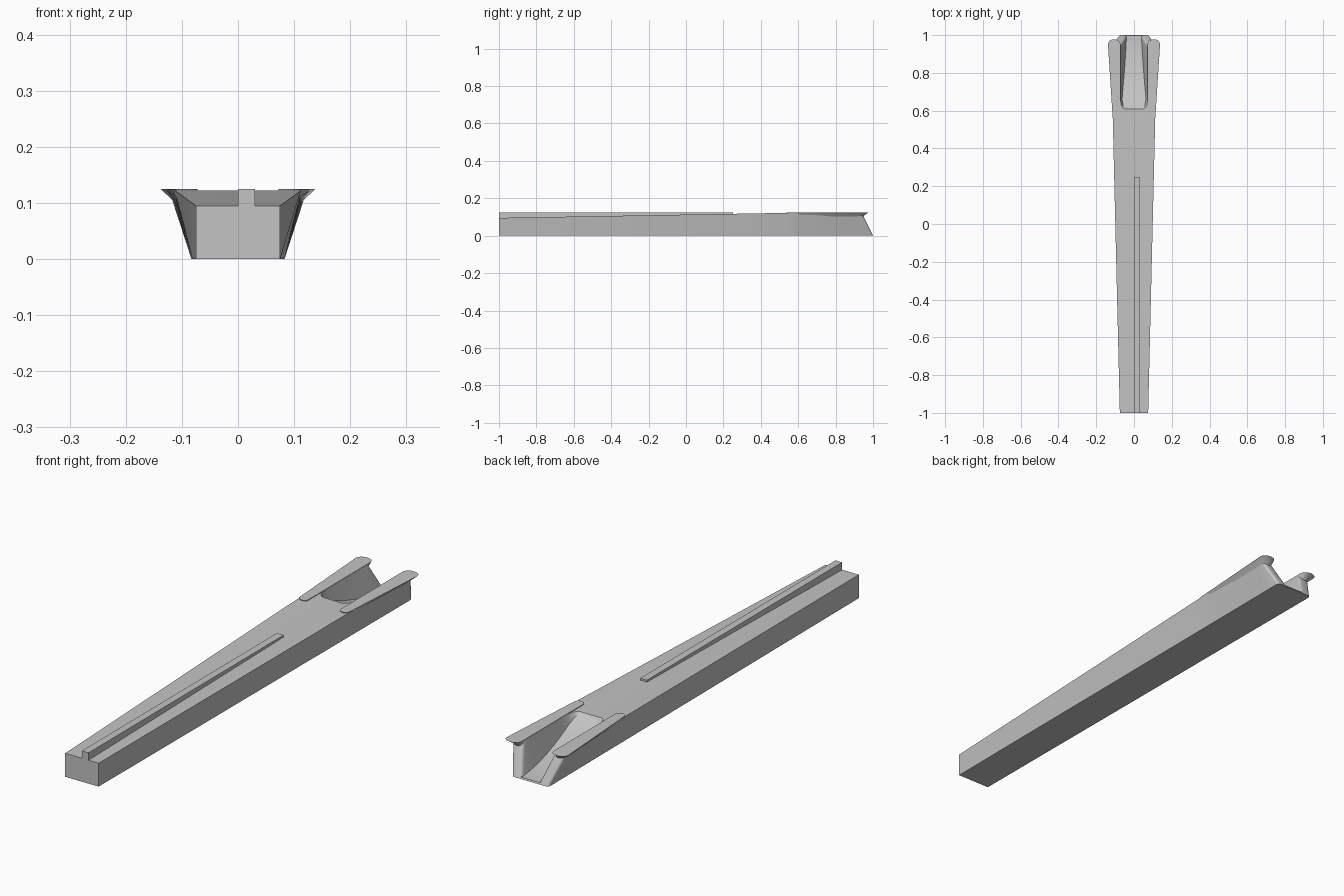
import bpy, bmesh, math

cube = bpy.data.objects.get("Cube")
if cube:
    bpy.data.objects.remove(cube, do_unlink=True)

grey = bpy.data.materials.new("light_grey")
grey.use_nodes = True
colour = (0.55, 0.55, 0.55, 1)
grey.diffuse_color = colour
grey.node_tree.nodes["Principled BSDF"].inputs["Base Color"].default_value = colour


def loft(name, rings, angle=30):
    """Skin a list of equal closed rings and cap both ends."""
    bm = bmesh.new()
    loops = [[bm.verts.new(p) for p in ring] for ring in rings]
    n = len(loops[0])
    for a, b in zip(loops, loops[1:]):
        for i in range(n):
            j = (i + 1) % n
            bm.faces.new((a[i], a[j], b[j], b[i]))
    bm.faces.new(loops[0][::-1])
    bm.faces.new(loops[-1])
    bmesh.ops.recalc_face_normals(bm, faces=bm.faces)
    mesh = bpy.data.meshes.new(name)
    bm.to_mesh(mesh)
    bm.free()
    mesh.materials.append(grey)
    obj = bpy.data.objects.new(name, mesh)
    bpy.context.collection.objects.link(obj)
    bpy.ops.object.select_all(action='DESELECT')
    obj.select_set(True)
    bpy.context.view_layer.objects.active = obj
    bpy.ops.object.shade_smooth_by_angle(angle=math.radians(angle))
    return obj


def half_bottom(y):
    return 0.075 + 0.004 * (y + 1)


def half_top(y):
    return 0.075 + 0.024 * (y + 1)


def top_z(y):
    return min(0.122, 0.095 + 0.018 * (y + 1))


def section(y, inner, floor_half, floor_z, inset=0.0, lean=0.0):
    """U-shaped cross-section; lean pulls the top forward, inset thins the walls."""
    b, t, z = half_bottom(y) - inset, half_top(y) - inset, top_z(y)
    half = [(b, 0), (t, z), (inner + inset * 0.6, z), (floor_half + inset * 0.6, floor_z)]
    pts = half + [(-x, h) for x, h in reversed(half)]
    return [(x, y - lean * h, h) for x, h in pts]


# Tapered body with a scooped channel open at the back
z0 = top_z(0.61)
rings = [section(y, 0.04, 0.035, top_z(y)) for y in (-1, 0.54)]
channel = [  # y, inner top half width, floor half width, floor height
    (0.608, 0.045, 0.04, z0 - 0.001),
    (0.615, 0.058, 0.05, 0.116),
    (0.63, 0.068, 0.058, 0.104),
    (0.66, 0.072, 0.063, 0.085),
    (0.70, 0.073, 0.06, 0.068),
    (0.76, 0.073, 0.055, 0.047),
    (0.83, 0.073, 0.049, 0.028),
    (0.91, 0.073, 0.044, 0.013),
]
rings += [section(*c) for c in channel]
# Rounded, leaning wall ends
for k in range(5):
    a = math.radians(22.5 * k)
    rings.append(section(0.985 + 0.015 * math.sin(a), 0.073, 0.04, 0.006,
                         0.013 * (1 - math.cos(a)), 0.5))
loft("body", rings)


def outline(z, inner, front, back, out_front, out_back, side):
    """Rounded strip outline, widening towards the back."""
    pts = []
    for y, outer, sign, start in ((back, out_back, 1, 0), (front, out_front, -1, 180)):
        c, r = (inner + outer) / 2, (outer - inner) / 2
        depth = r * 0.8
        for k in range(9):
            a = math.radians(start + 22.5 * k)
            pts.append((side * (c + r * math.cos(a)),
                        y - sign * depth + depth * math.sin(a), z))
    return pts


# Flared flanges on top of the channel walls
for side, label in ((1, "left"), (-1, "right")):
    loft(label + "_flange", [
        outline(0.095, 0.074, 0.56, 0.945, 0.1, 0.108, side),
        outline(0.11, 0.073, 0.545, 0.955, 0.107, 0.122, side),
        outline(0.125, 0.072, 0.537, 0.978, 0.112, 0.138, side),
    ], 25)

# Narrow level ridge along the top, set off-centre
loft("ridge", [[(x, y, z) for x, z in ((0, 0.09), (0.03, 0.09), (0.03, 0.125), (0, 0.125))]
               for y in (-1, 0.25)])
